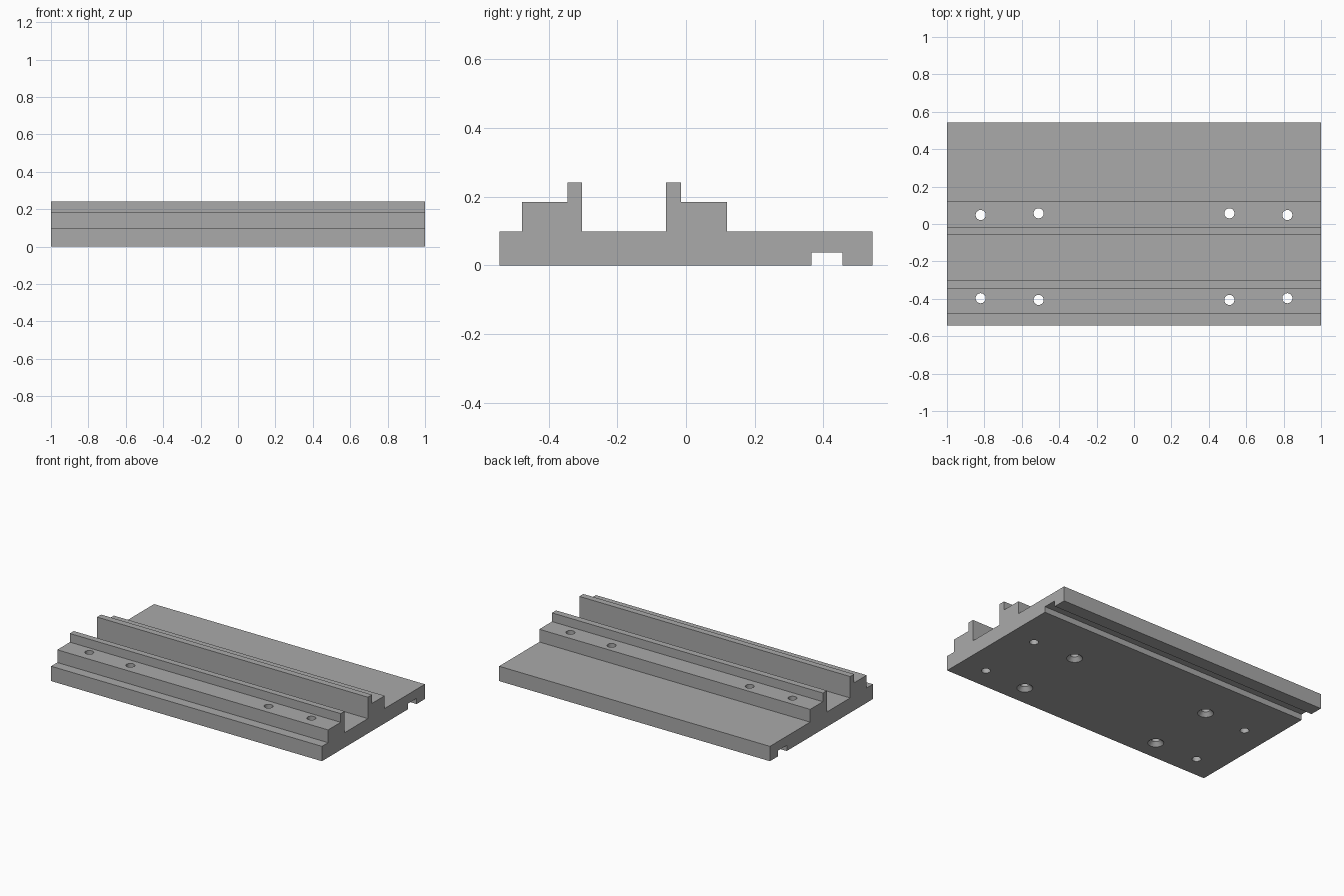
import bpy, bmesh, math

cube = bpy.data.objects.get("Cube")
if cube:
    bpy.data.objects.remove(cube, do_unlink=True)

# Single grey material
grey = bpy.data.materials.new("machined_grey")
grey.use_nodes = True
colour = (0.4, 0.4, 0.4, 1)
grey.diffuse_color = colour
grey.node_tree.nodes["Principled BSDF"].inputs["Base Color"].default_value = colour


def finish(bm, name):
    bmesh.ops.recalc_face_normals(bm, faces=bm.faces)
    mesh = bpy.data.meshes.new(name)
    bm.to_mesh(mesh)
    bm.free()
    mesh.materials.append(grey)
    obj = bpy.data.objects.new(name, mesh)
    bpy.context.collection.objects.link(obj)
    return obj


def extrude_along_x(name, profile, half):
    bm = bmesh.new()
    face = bm.faces.new([bm.verts.new((-half, y, z)) for y, z in profile])
    new = bmesh.ops.extrude_face_region(bm, geom=[face])["geom"]
    verts = [v for v in new if isinstance(v, bmesh.types.BMVert)]
    bmesh.ops.translate(bm, verts=verts, vec=(2 * half, 0, 0))
    return finish(bm, name)


def add_drill(bm, x, y, profile, sides=32):
    """Stack of rings (radius, height) closed at both ends."""
    rings = []
    for r, z in profile:
        angles = [2 * math.pi * i / sides for i in range(sides)]
        rings.append([bm.verts.new((x + r * math.cos(a), y + r * math.sin(a), z)) for a in angles])
    for low, high in zip(rings, rings[1:]):
        for i in range(sides):
            j = (i + 1) % sides
            bm.faces.new((low[i], low[j], high[j], high[i]))
    bm.faces.new(rings[0][::-1])
    bm.faces.new(rings[-1])


# Rail plate: base, two stepped rails and an underside groove
BASE, STEP, LIP, GROOVE, EDGE = 0.099, 0.184, 0.242, 0.038, 0.543
profile = [
    (-EDGE, 0), (-EDGE, BASE), (-0.478, BASE), (-0.478, STEP),
    (-0.345, STEP), (-0.345, LIP), (-0.303, LIP), (-0.303, BASE),
    (-0.058, BASE), (-0.058, LIP), (-0.015, LIP), (-0.015, STEP),
    (0.119, STEP), (0.119, BASE), (EDGE, BASE), (EDGE, 0),
    (0.456, 0), (0.456, GROOVE), (0.365, GROOVE), (0.365, 0),
]
plate = extrude_along_x("rail_plate", profile, 1)

# Plain outer holes and countersunk inner holes, mirrored left and right
R = 0.027
plain = [(R, -0.05), (R, 0.3)]
countersunk = [(0.048, -0.05), (0.048, 0), (R, 0.025), (R, 0.3)]
bm = bmesh.new()
for side in (-1, 1):
    for y in (0.048, -0.397):
        add_drill(bm, side * 0.82, y, plain)
    for y in (0.057, -0.406):
        add_drill(bm, side * 0.51, y, countersunk)
drills = finish(bm, "hole_cutters")
drills.hide_render = True

# Cut the holes, then drop the cutters
cut = plate.modifiers.new("holes", 'BOOLEAN')
cut.operation = 'DIFFERENCE'
cut.solver = 'EXACT'
cut.object = drills
bpy.ops.object.select_all(action='DESELECT')
bpy.context.view_layer.objects.active = plate
plate.select_set(True)
bpy.ops.object.modifier_apply(modifier=cut.name)
bpy.data.objects.remove(drills, do_unlink=True)
bpy.ops.object.shade_smooth_by_angle(angle=math.radians(30))
